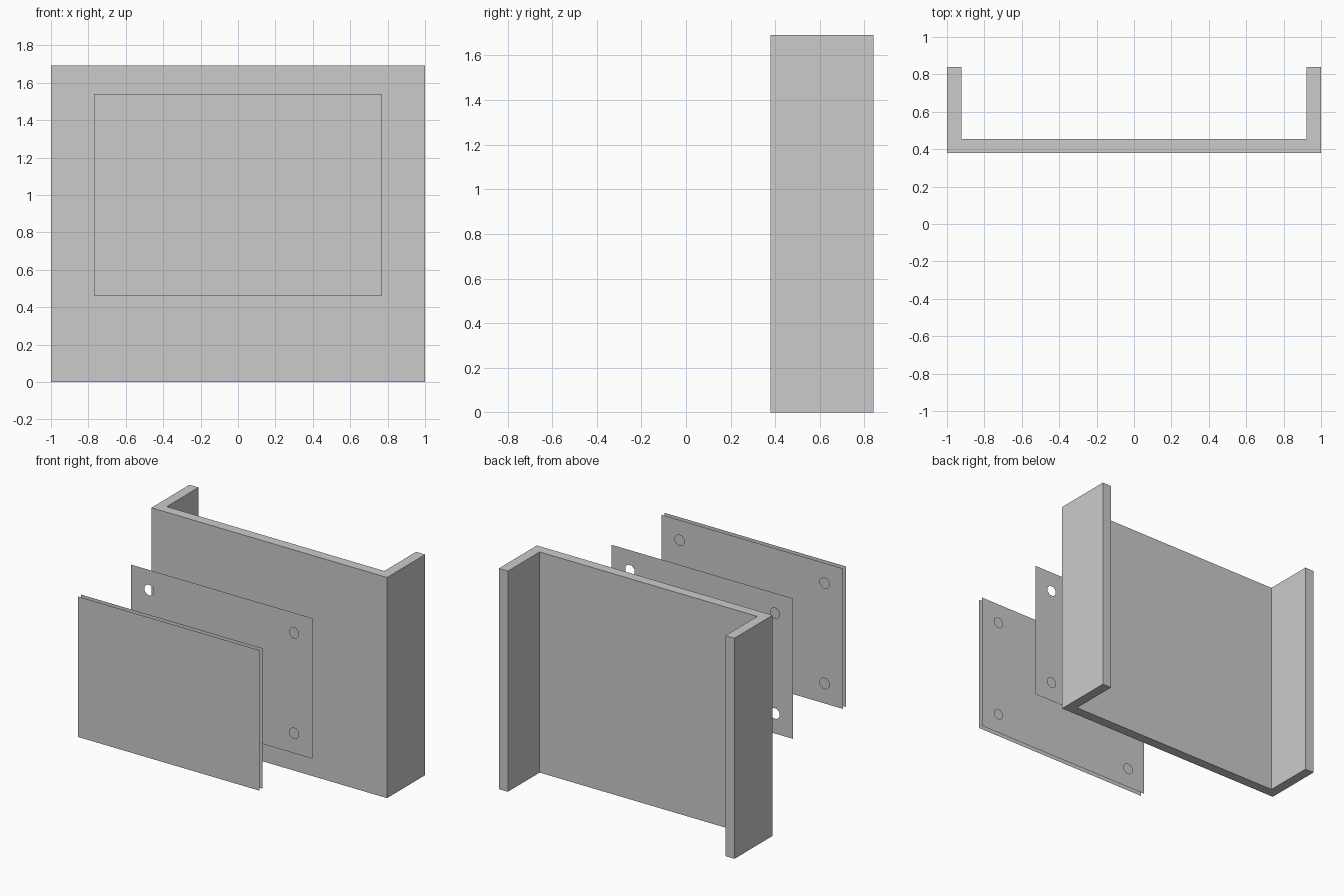
import bpy, bmesh, math

cube = bpy.data.objects.get("Cube")
if cube:
    bpy.data.objects.remove(cube, do_unlink=True)

U = 2 / 26                       # design module: the frame is 26 modules wide
WIDTH, HEIGHT, DEPTH = 26 * U, 22 * U, 6 * U
PANEL_W, PANEL_H, PANEL_Z = 20 * U, 14 * U, 13 * U
BACK = 0.84
FRONT = BACK - DEPTH             # front face of the frame
HOLE_R = 0.042
HOLES = [(sx * 8 * U, PANEL_Z + sz * 5 * U) for sx in (-1, 1) for sz in (-1, 1)]

grey = bpy.data.materials.new("light grey")
grey.use_nodes = True
grey.diffuse_color = (0.6, 0.6, 0.6, 1)
grey.node_tree.nodes["Principled BSDF"].inputs["Base Color"].default_value = (0.6, 0.6, 0.6, 1)


def finish(name, bm):
    mesh = bpy.data.meshes.new(name)
    bm.to_mesh(mesh)
    bm.free()
    mesh.materials.append(grey)
    obj = bpy.data.objects.new(name, mesh)
    bpy.context.collection.objects.link(obj)
    return obj


def rectangle(cx, cz, w, h):
    return [(cx + sx * w / 2, cz + sz * h / 2)
            for sx, sz in ((-1, -1), (1, -1), (1, 1), (-1, 1))]


def ring(cx, cz, sides=8):
    angles = [math.tau * (i + 0.5) / sides for i in range(sides)]
    return [(cx + HOLE_R * math.cos(a), cz + HOLE_R * math.sin(a)) for a in angles]


def sheet(name, outline, y, holes=()):
    """Thin upright sheet facing the front, with optional holes."""
    bm = bmesh.new()
    edges = []
    for loop in [outline, *holes]:
        verts = [bm.verts.new((x, y, z)) for x, z in loop]
        edges += [bm.edges.new((v, verts[i - 1])) for i, v in enumerate(verts)]
    bmesh.ops.triangle_fill(bm, edges=edges, use_beauty=True, normal=(0, -1, 0))
    for face in bm.faces:
        face.normal_update()
        if face.normal.y > 0:
            face.normal_flip()
    return finish(name, bm)


# U-shaped frame: plan profile extruded upward
half, inner = WIDTH / 2, WIDTH / 2 - U
right_half = [(half, FRONT), (half, BACK), (inner, BACK), (inner, FRONT + U)]
plan = right_half + [(-x, y) for x, y in reversed(right_half)]
bm = bmesh.new()
base = bm.faces.new([bm.verts.new((x, y, 0)) for x, y in plan])
top = bmesh.ops.extrude_face_region(bm, geom=[base], use_keep_orig=True)
bmesh.ops.translate(bm, vec=(0, 0, HEIGHT),
                    verts=[g for g in top["geom"] if isinstance(g, bmesh.types.BMVert)])
bmesh.ops.recalc_face_normals(bm, faces=bm.faces)
finish("frame", bm)

# Flat marks on the frame: corner squares and mounting points
SKIN = FRONT - 0.002
for side, sx in (("left", 1), ("right", -1)):
    sheet(f"corner_square_{side}", rectangle(sx * 10.5 * U, 2.5 * U, 3 * U, 3 * U), SKIN)
for i, (x, z) in enumerate(HOLES):
    sheet(f"mounting_point_{i + 1}", ring(x, z), SKIN)

# Floating panels, back to front
panel = rectangle(0, PANEL_Z, PANEL_W, PANEL_H)
rings = [ring(x, z) for x, z in HOLES]
sheet("middle_panel", panel, FRONT - 7.5 * U, rings)
sheet("cover_backing", panel, -BACK + 0.5 * U, rings)
sheet("cover_panel", panel, -BACK)
